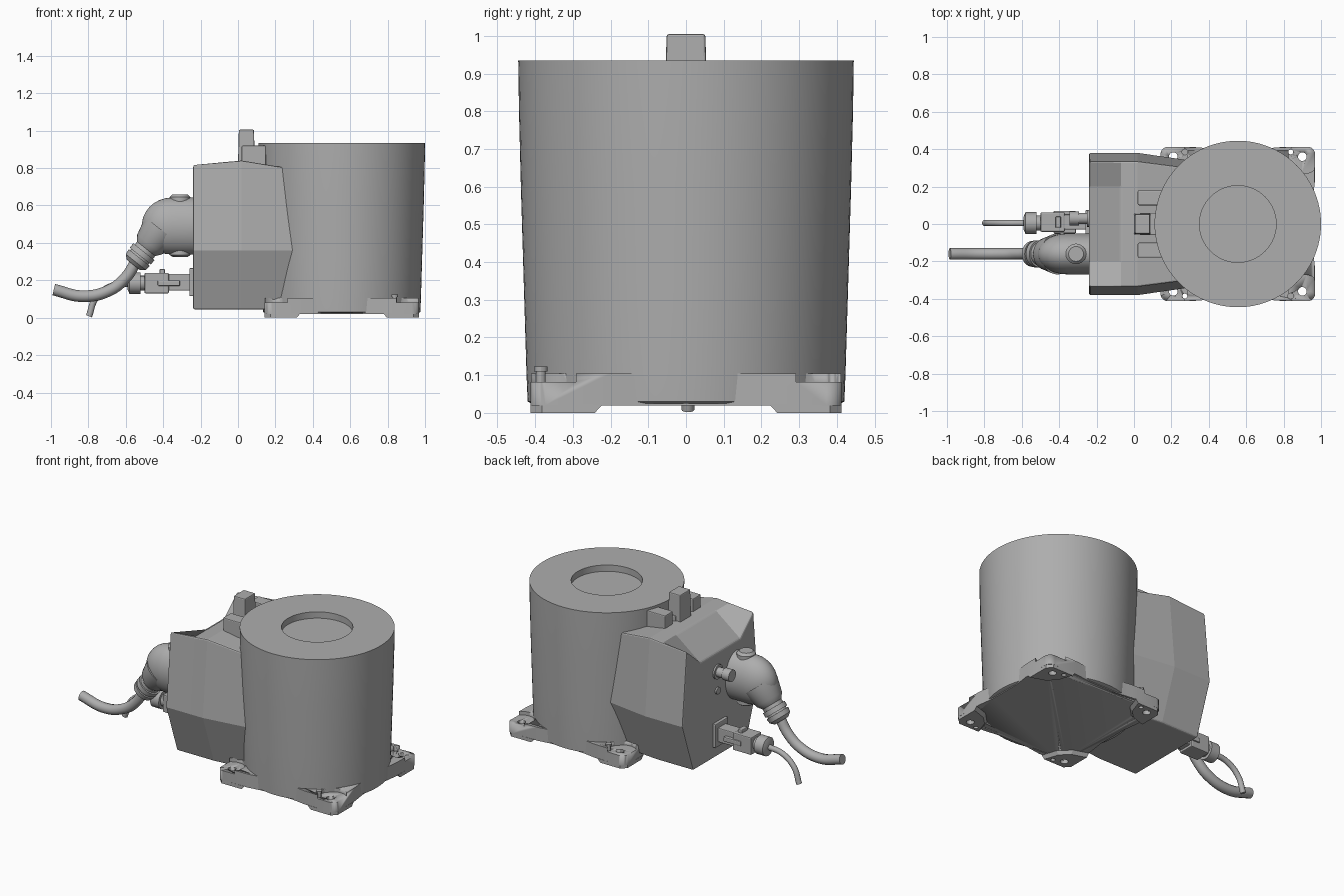
import bpy, bmesh, math
from mathutils import Vector

if "Cube" in bpy.data.objects:
    bpy.data.objects.remove(bpy.data.objects["Cube"])

grey = bpy.data.materials.new("machine grey")
grey.use_nodes = True
grey.diffuse_color = (0.42, 0.42, 0.42, 1)
grey.node_tree.nodes["Principled BSDF"].inputs["Base Color"].default_value = (0.42, 0.42, 0.42, 1)

CX = 0.555  # drum axis


def finish(name, bm, smooth=True, bevel=0):
    bmesh.ops.recalc_face_normals(bm, faces=bm.faces)
    mesh = bpy.data.meshes.new(name)
    bm.to_mesh(mesh)
    bm.free()
    ob = bpy.data.objects.new(name, mesh)
    bpy.context.collection.objects.link(ob)
    mesh.materials.append(grey)
    bpy.ops.object.select_all(action="DESELECT")
    bpy.context.view_layer.objects.active = ob
    ob.select_set(True)
    if smooth:
        bpy.ops.object.shade_smooth_by_angle(angle=math.radians(30))
    if bevel:
        mod = ob.modifiers.new("Bevel", "BEVEL")
        mod.width, mod.segments = bevel, 2
    return ob


def loft(name, rings, **kw):
    """Skin closed rings of points and cap both ends."""
    bm = bmesh.new()
    vs = [[bm.verts.new(p) for p in r] for r in rings]
    n = len(vs[0])
    for a, b in zip(vs, vs[1:]):
        for i in range(n):
            j = (i + 1) % n
            bm.faces.new((a[i], a[j], b[j], b[i]))
    bm.faces.new(vs[0])
    bm.faces.new(vs[-1])
    return finish(name, bm, **kw)


def box(name, x, y, z, bevel=0.006, taper=1.0):
    cx, cy = sum(x) / 2, sum(y) / 2
    rings = []
    for h, s in zip(z, (1, taper)):
        rings.append([(cx + (px - cx) * s, cy + (py - cy) * s, h)
                      for px, py in ((x[0], y[0]), (x[1], y[0]), (x[1], y[1]), (x[0], y[1]))])
    return loft(name, rings, smooth=False, bevel=bevel)


def turned(name, origin, axis, profile, n=32, squash=1.0):
    """Round part: profile of (distance along axis, radius)."""
    q = Vector(axis).to_track_quat("Z", "Y")
    rings = []
    for d, r in profile:
        rings.append([Vector(origin) + q @ Vector((r * math.cos(t), r * squash * math.sin(t), d))
                      for t in (2 * math.pi * i / n for i in range(n))])
    return loft(name, rings)


def cable(name, points, radius):
    cu = bpy.data.curves.new(name, "CURVE")
    cu.dimensions = "3D"
    cu.bevel_depth, cu.bevel_resolution = radius, 4
    cu.use_fill_caps = True
    sp = cu.splines.new("BEZIER")
    sp.bezier_points.add(len(points) - 1)
    for bp, p in zip(sp.bezier_points, points):
        bp.co = p
        bp.handle_left_type = bp.handle_right_type = "AUTO"
    cu.materials.append(grey)
    ob = bpy.data.objects.new(name, cu)
    bpy.context.collection.objects.link(ob)


def cut(target, cutters):
    for c in cutters:
        m = target.modifiers.new("Cut", "BOOLEAN")
        m.operation, m.solver, m.object = "DIFFERENCE", "EXACT", c
    bpy.context.view_layer.objects.active = target
    for m in list(target.modifiers):
        if m.type == "BOOLEAN":
            bpy.ops.object.modifier_apply(modifier=m.name)
    for c in cutters:
        bpy.data.objects.remove(c)


CORNERS = [(1, 1), (-1, 1), (-1, -1), (1, -1)]

# Drum with shallow round recess in its top
turned("drum", (CX, 0, 0), (0, 0, 1),
       [(0.025, 0.41), (0.03, 0.42), (0.1, 0.423), (0.3, 0.429), (0.6, 0.438), (0.8, 0.443),
        (0.935, 0.445), (0.935, 0.205), (0.895, 0.205)], n=96)

# Mounting plate: rounded corners, sides drawn in slightly at the middle
H, R = 0.413, 0.04
outline = []
for k, (sx, sy) in enumerate(CORNERS):
    for i in range(7):
        t = math.radians(90 * k + 15 * i)
        outline.append((CX + sx * (H - R) + R * math.cos(t), sy * (H - R) + R * math.sin(t)))
    a = math.radians(90 * (k + 1))
    nx, ny = math.cos(a), math.sin(a)
    for s in (0.2, 0.1, -0.1, -0.2):
        d = H - (0.018 if abs(s) < 0.15 else 0.004)
        outline.append((CX + nx * d + ny * s, ny * d - nx * s))
plate = loft("mounting_plate", [[(x, y, z) for x, y in outline] for z in (0.02, 0.105)])

# Corner feet with sloping inner side
feet = []
for sx, sy in CORNERS:
    def foot_ring(z, leg):
        e, c = H - 0.001, 0.03
        pts = [(e, e - leg), (e, e - c), (e - c, e), (e - leg, e),
               (e - leg + 0.03, e - 0.09), (e - 0.09, e - leg + 0.03)]
        return [(CX + sx * u, sy * v, z) for u, v in pts]
    feet.append(loft("foot", [foot_ring(0, 0.17), foot_ring(0.022, 0.19)], smooth=False))

# Corner pockets and bolt holes
pockets, holes = [], []
for sx, sy in CORNERS:
    pockets.append(turned("pocket_cutter", (CX + sx * 0.355, sy * 0.355, 0.082), (0, 0, 1),
                          [(0, 0.085), (0.1, 0.085)], n=40))
    for u, v, r in ((0.345, 0.36, 0.023), (0.283, 0.385, 0.013)):
        holes.append((CX + sx * u, sy * v, r))


def hole_cutters(u):
    return [turned("hole_cutter", (x, y, -0.05), (0, 0, 1), [(0, r), (0.2, r)], n=24) for x, y, r in u]


cut(plate, pockets + hole_cutters(holes))
for i, foot in enumerate(feet):
    cut(foot, hole_cutters(holes[2 * i:2 * i + 2]))

# Two locating pins
for s in (1, -1):
    turned("locating_pin", (CX - s * 0.283, s * 0.385, 0.06), (0, 0, 1),
           [(0, 0.013), (0.05, 0.013), (0.05, 0.018), (0.063, 0.018)], n=12)

# Rear housing, widest at its crease, with a valley sloping down at the outer end
sections = []
for x, w, top, valley in ((-0.24, 1, 0.82, 0.7), (-0.07, 1, 0.832, 0.832),
                          (0.02, 1, 0.84, 0.84), (0.36, 0.87, 0.785, 0.785)):
    half = [(0.27, 0.045), (0.38, 0.36), (0.335, top), (0.2, valley)]
    sections.append([(x, y * w, z) for y, z in half] + [(x, -y * w, z) for y, z in reversed(half)])
loft("housing", sections, smooth=False, bevel=0.008)

# Blocks on top of the housing
box("top_post", (0.0, 0.09), (-0.057, 0.057), (0.82, 1.005), taper=0.9)
box("post_foot", (0.03, 0.15), (-0.06, 0.06), (0.82, 0.87))
for s in (1, -1):
    box("top_block", (0.02, 0.15), sorted((s * 0.1, s * 0.18)), (0.8, 0.92))

# Large elbow connector
EY, EZ = -0.16, 0.49
elbow = [(0, 0.152), (0.12, 0.152)]
elbow += [(0.12 + 0.16 * math.sin(a), 0.152 * math.cos(a)) for a in (math.radians(12 * i) for i in range(1, 8))]
rings = []
for d, r in elbow:
    rings.append([(-0.235 - d, EY + r * 0.72 * math.cos(t), EZ + r * math.sin(t))
                  for t in (2 * math.pi * i / 40 for i in range(40))])
loft("elbow_body", rings)
turned("elbow_cap", (-0.31, EY, 0.325), (0, 0, 1),
       [(0, 0.04), (0.01, 0.055), (0.32, 0.055), (0.335, 0.04)], n=24)
neck_dir = Vector((-0.62, 0, -0.78))
turned("elbow_neck", (-0.41, EY, 0.47), neck_dir,
       [(0, 0.11), (0.1, 0.085), (0.13, 0.062), (0.15, 0.062), (0.15, 0.072), (0.18, 0.072),
        (0.18, 0.062), (0.19, 0.062), (0.19, 0.072), (0.22, 0.068), (0.24, 0.045)])
cable("large_cable", [(-0.545, EY, 0.3), (-0.6, EY, 0.215), (-0.69, EY, 0.145), (-0.83, EY, 0.115),
                      (-0.985, EY, 0.15)], 0.031)

# Lower plug connector
box("plug_flange", (-0.26, -0.235), (-0.055, 0.075), (0.115, 0.265))
box("plug_socket", (-0.38, -0.25), (-0.03, 0.05), (0.145, 0.235))
box("plug_body", (-0.5, -0.37), (-0.042, 0.062), (0.13, 0.24))
box("plug_latch", (-0.43, -0.31), (-0.05, 0.07), (0.17, 0.2))
box("plug_lever", (-0.42, -0.39), (-0.02, 0.04), (0.23, 0.26))
turned("plug_gland", (-0.49, 0.005, 0.185), (-1, 0, 0),
       [(0, 0.04), (0.03, 0.04), (0.03, 0.058), (0.09, 0.058), (0.1, 0.035)], n=16)
cable("small_cable", [(-0.57, 0.005, 0.185), (-0.68, 0.005, 0.168), (-0.76, 0.005, 0.105),
                      (-0.797, 0.005, 0.008)], 0.017)

# Small fitting and plug on the end face
turned("round_fitting", (-0.235, 0.03, 0.58), (-1, 0, 0),
       [(0, 0.045), (0.015, 0.045), (0.015, 0.03), (0.06, 0.03), (0.06, 0.037), (0.11, 0.037)], n=20)
turned("end_plug", (-0.235, 0.03, 0.46), (-1, 0, 0), [(0, 0.022), (0.015, 0.022)], n=16)
